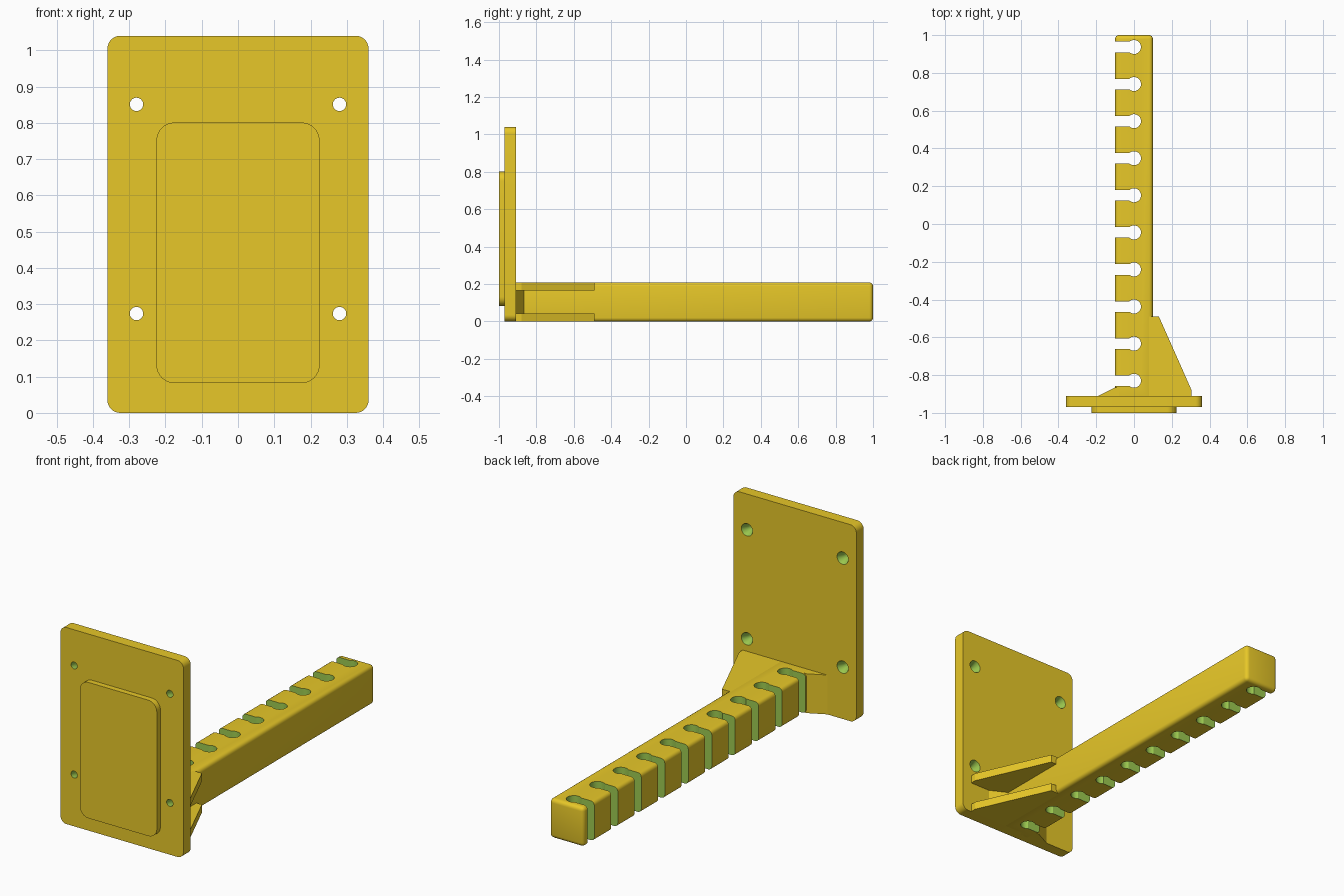
import bpy, bmesh, math
from mathutils import Vector

if "Cube" in bpy.data.objects:
    bpy.data.objects.remove(bpy.data.objects["Cube"])


def material(name, srgb):
    m = bpy.data.materials.new(name)
    lin = [c / 12.92 if c <= 0.04045 else ((c + 0.055) / 1.055) ** 2.4 for c in (v / 255 for v in srgb)]
    m.diffuse_color = (*lin, 1)
    m.use_nodes = True
    m.node_tree.nodes["Principled BSDF"].inputs["Base Color"].default_value = m.diffuse_color
    return m


MATS = [material("yellow", (249, 215, 44)), material("cut_green", (157, 203, 81))]


def finish(bm, name, index=0):
    bmesh.ops.recalc_face_normals(bm, faces=bm.faces)
    for f in bm.faces:
        f.material_index = index
    me = bpy.data.meshes.new(name)
    bm.to_mesh(me)
    bm.free()
    for m in MATS:
        me.materials.append(m)
    ob = bpy.data.objects.new(name, me)
    bpy.context.collection.objects.link(ob)
    return ob


def prism(bm, outline, lo, hi, axis):
    """Extrude a 2D outline along z (outline in x, y) or y (outline in x, z)."""
    def place(p, h):
        return (p[0], p[1], h) if axis == "z" else (p[0], h, p[1])
    a = [bm.verts.new(place(p, lo)) for p in outline]
    b = [bm.verts.new(place(p, hi)) for p in outline]
    bm.faces.new(a)
    bm.faces.new(b[::-1])
    for i in range(len(a)):
        j = (i + 1) % len(a)
        bm.faces.new((a[i], a[j], b[j], b[i]))


def arc(cx, cy, r, start, end, n):
    return [(cx + r * math.cos(math.radians(start + (end - start) * i / n)),
             cy + r * math.sin(math.radians(start + (end - start) * i / n))) for i in range(n + 1)]


def rounded_rect(x0, x1, z0, z1, r):
    return (arc(x1 - r, z1 - r, r, 0, 90, 8) + arc(x0 + r, z1 - r, r, 90, 180, 8)
            + arc(x0 + r, z0 + r, r, 180, 270, 8) + arc(x1 - r, z0 + r, r, 270, 360, 8))


def solid(name, outline, lo, hi, axis):
    bm = bmesh.new()
    prism(bm, outline, lo, hi, axis)
    return finish(bm, name)


def select(ob):
    bpy.ops.object.select_all(action="DESELECT")
    ob.select_set(True)
    bpy.context.view_layer.objects.active = ob


def apply_all(ob):
    select(ob)
    for m in list(ob.modifiers):
        bpy.ops.object.modifier_apply(modifier=m.name)


def cut(ob, cutter):
    m = ob.modifiers.new("cut", "BOOLEAN")
    m.operation, m.solver, m.object = "DIFFERENCE", "EXACT", cutter
    apply_all(ob)
    bpy.data.objects.remove(cutter)


def smooth(ob):
    select(ob)
    bpy.ops.object.shade_smooth_by_angle(angle=math.radians(35))


BACK, TOP = -0.91, 0.208

# Mounting plate with countersunk screw holes
plate = solid("mounting_plate", rounded_rect(-0.36, 0.36, 0, 1.04, 0.035), -0.97, BACK, "y")
bm = bmesh.new()
profile = [(-1.0, 0.0185), (-0.945, 0.0185), (BACK, 0.033), (BACK + 0.02, 0.033)]
for x in (-0.28, 0.28):
    for z in (0.274, 0.851):
        rings = [[bm.verts.new((px, y, pz)) for px, pz in arc(x, z, r, 0, 345, 23)] for y, r in profile]
        bm.faces.new(rings[0])
        bm.faces.new(rings[-1][::-1])
        for a, b in zip(rings, rings[1:]):
            for i in range(24):
                j = (i + 1) % 24
                bm.faces.new((a[i], a[j], b[j], b[i]))
cut(plate, finish(bm, "screw_hole_cutter", 1))
smooth(plate)

# Raised pad on the front of the plate
smooth(solid("front_pad", rounded_rect(-0.225, 0.225, 0.082, 0.801, 0.05), -1.0, -0.965, "y"))

# Arm with rounded edges and a row of keyhole slots
arm = solid("arm", [(-0.1, -0.95), (0.1, -0.95), (0.1, 1), (-0.1, 1)], 0, TOP, "z")
bev = arm.modifiers.new("round", "BEVEL")
bev.width, bev.segments = 0.02, 4
apply_all(arm)
bm = bmesh.new()
half, r = 0.028, 0.037
a = math.degrees(math.asin(half / r))
for i in range(10):
    y = 0.937 - i * 0.1963
    hole = [(-0.15, y + half)] + arc(0, y, r, 180 - a, a - 180, 24) + [(-0.15, y - half)]
    prism(bm, hole, -0.1, TOP + 0.1, "z")
cut(arm, finish(bm, "slot_cutter", 1))
smooth(arm)

# Flared root on both sides of the arm
for side, s in (("left", -1), ("right", 1)):
    pts = [(s * 0.08, -0.92), (s * 0.19, -0.92), (s * 0.19, BACK), (s * 0.1, -0.865), (s * 0.08, -0.865)]
    solid("root_flare_" + side, pts, 0, TOP, "z")

# Pair of side gussets
gusset = [(0.08, -0.92), (0.305, -0.92), (0.305, -0.88), (0.132, -0.49), (0.08, -0.49)]
for name, lo, hi in (("lower_gusset", 0, 0.042), ("upper_gusset", TOP - 0.042, TOP)):
    solid(name, gusset, lo, hi, "z")
